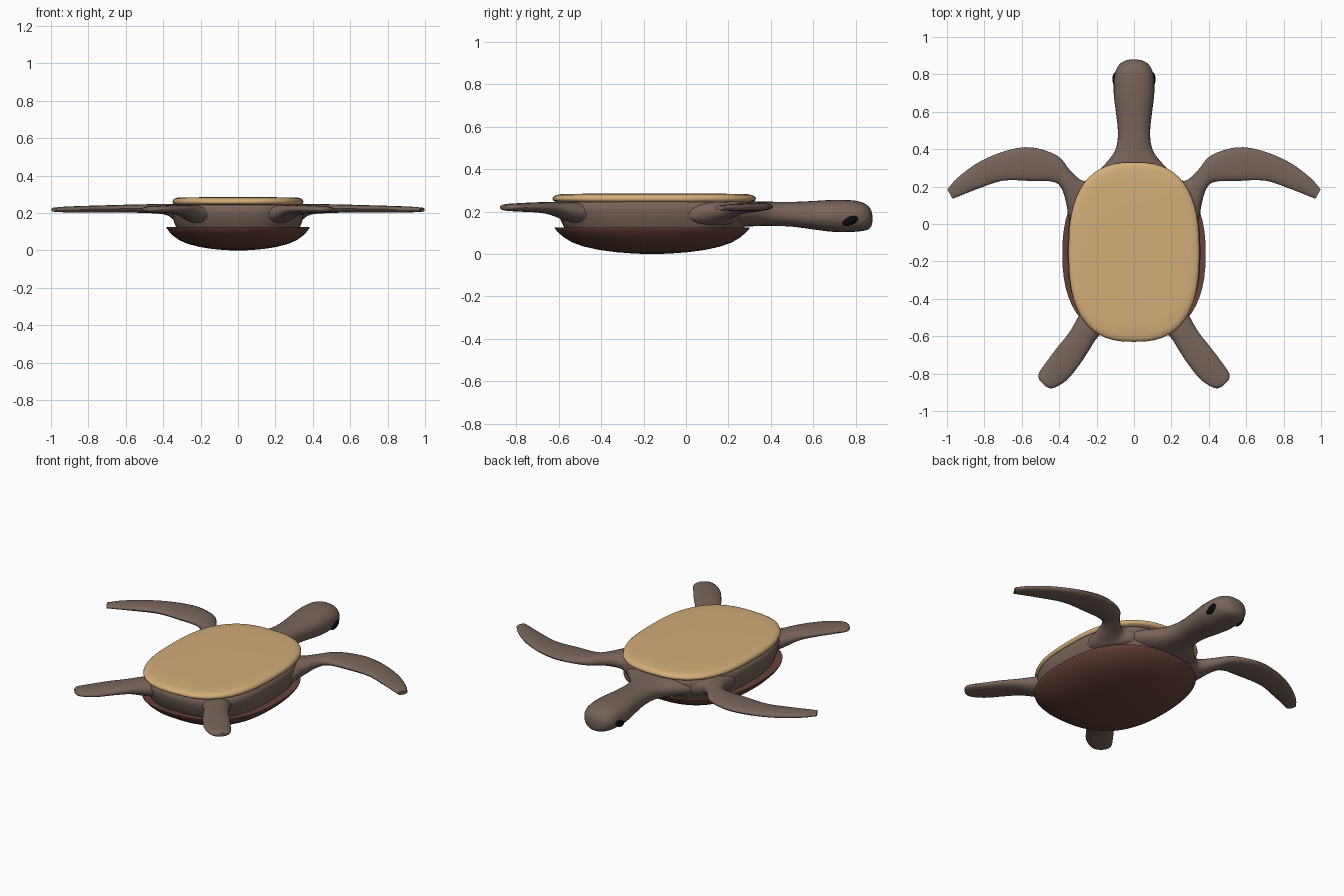
import bpy, bmesh, math
from mathutils import Vector

if "Cube" in bpy.data.objects:
    bpy.data.objects.remove(bpy.data.objects["Cube"])


def material(name, rgb):
    m = bpy.data.materials.new(name)
    m.diffuse_color = (*rgb, 1)
    m.use_nodes = True
    m.node_tree.nodes["Principled BSDF"].inputs["Base Color"].default_value = m.diffuse_color
    return m


SKIN = material("brown_skin", (0.185, 0.127, 0.102))
BELLY = material("tan_belly", (0.65, 0.42, 0.19))
SHELL = material("maroon_shell", (0.135, 0.055, 0.042))
BLACK = material("black_eye", (0.003, 0.003, 0.003))


def spow(v, n):
    return math.copysign(abs(v) ** (2 / n), v)


def loft(name, rings, mat, mirror=False, sharp=50):
    """Skin a list of closed rings and close both ends with a fan."""
    bm = bmesh.new()
    rows = [[bm.verts.new(p) for p in r] for r in rings]
    n = len(rows[0])
    for a, b in zip(rows, rows[1:]):
        for i in range(n):
            bm.faces.new((a[i], a[(i + 1) % n], b[(i + 1) % n], b[i]))
    for row in (rows[0], rows[-1]):
        c = bm.verts.new(sum((v.co for v in row), Vector()) / n)
        for i in range(n):
            bm.faces.new((row[i], row[(i + 1) % n], c))
    bmesh.ops.recalc_face_normals(bm, faces=bm.faces)
    me = bpy.data.meshes.new(name)
    bm.to_mesh(me)
    bm.free()
    ob = bpy.data.objects.new(name, me)
    bpy.context.collection.objects.link(ob)
    me.materials.append(mat)
    finish(ob, mirror, sharp)
    return ob


def finish(ob, mirror, sharp=50):
    bpy.ops.object.select_all(action='DESELECT')
    bpy.context.view_layer.objects.active = ob
    ob.select_set(True)
    bpy.ops.object.shade_smooth_by_angle(angle=math.radians(sharp))
    if mirror:
        ob.modifiers.new("mirror", 'MIRROR').use_mirror_merge = False


def slab(name, a, b, cy, n, profile, mat, seg=56):
    """Stack of rounded-oval outlines; profile holds (scale, z)."""
    rings = []
    for s, z in profile:
        ring = []
        for i in range(seg):
            t = 2 * math.pi * i / seg
            ring.append(Vector((s * a * spow(math.cos(t), n),
                                cy + s * b * spow(math.sin(t), n), z)))
        rings.append(ring)
    return loft(name, rings, mat)


def limb(name, stations, mirror, seg=20, steps=4, n=2.2):
    """Loft through (x1, y1, x2, y2, z, half_height), smoothly resampled."""
    st = [Vector(s) for s in stations]
    path = []
    for i in range(len(st) - 1):
        p0, p1, p2 = st[max(i - 1, 0)], st[i], st[i + 1]
        p3 = st[min(i + 2, len(st) - 1)]
        for k in range(steps):
            t = k / steps
            path.append(0.5 * (2 * p1 + (p2 - p0) * t
                               + (2 * p0 - 5 * p1 + 4 * p2 - p3) * t * t
                               + (3 * p1 - p0 - 3 * p2 + p3) * t ** 3))
    path.append(st[-1])
    rings = []
    for x1, y1, x2, y2, z, h in path:
        c = Vector(((x1 + x2) / 2, (y1 + y2) / 2, z))
        half = Vector(((x1 - x2) / 2, (y1 - y2) / 2, 0))
        rings.append([c + half * spow(math.cos(t), n)
                      + Vector((0, 0, h * spow(math.sin(t), n)))
                      for t in (2 * math.pi * i / seg for i in range(seg))])
    return loft(name, rings, SKIN, mirror)


# Belly plate
slab("belly_plate", 0.35, 0.48, -0.15, 2.6,
     [(0.90, 0.243), (0.97, 0.246), (0.995, 0.253), (1.0, 0.262),
      (0.99, 0.271), (0.965, 0.278), (0.92, 0.282), (0.8, 0.284),
      (0.4, 0.285)], BELLY)

# Torso between the two shells
slab("torso", 0.355, 0.455, -0.15, 2.6,
     [(0.90, 0.10), (0.94, 0.13), (0.975, 0.165), (0.998, 0.20),
      (1.0, 0.22), (0.985, 0.24), (0.95, 0.25)], SKIN)

# Domed back shell with a thin rim
slab("back_shell", 0.383, 0.46, -0.16, 2.4,
     [(0.85, 0.118), (0.96, 0.124), (1.0, 0.126), (0.995, 0.118),
      (0.955, 0.098), (0.90, 0.077), (0.82, 0.055), (0.70, 0.035),
      (0.54, 0.019), (0.36, 0.008), (0.18, 0.002), (0.06, 0.0)], SHELL)

# Front flippers
limb("front_flippers", [
    (0.10, 0.25, 0.28, -0.08, 0.185, 0.058),
    (0.20, 0.26, 0.345, 0.02, 0.19, 0.056),
    (0.27, 0.23, 0.36, 0.10, 0.20, 0.046),
    (0.34, 0.285, 0.385, 0.185, 0.215, 0.033),
    (0.41, 0.365, 0.43, 0.225, 0.222, 0.026),
    (0.55, 0.41, 0.55, 0.23, 0.224, 0.022),
    (0.69, 0.39, 0.70, 0.232, 0.222, 0.020),
    (0.83, 0.33, 0.83, 0.19, 0.220, 0.018),
    (0.94, 0.25, 0.92, 0.155, 0.219, 0.015),
    (0.998, 0.185, 0.97, 0.135, 0.218, 0.011)], True)

# Hind flippers
limb("hind_flippers", [
    (0.24, -0.38, 0.08, -0.50, 0.185, 0.055),
    (0.30, -0.50, 0.19, -0.60, 0.20, 0.045),
    (0.35, -0.585, 0.24, -0.675, 0.215, 0.030),
    (0.41, -0.66, 0.29, -0.75, 0.220, 0.024),
    (0.47, -0.74, 0.36, -0.835, 0.220, 0.020),
    (0.51, -0.80, 0.435, -0.878, 0.220, 0.016),
    (0.505, -0.835, 0.475, -0.866, 0.220, 0.010)], True)

# Neck and head
limb("neck_and_head", [(w, y, -w, y, z, h) for y, w, z, h in [
    (0.18, 0.25, 0.185, 0.062), (0.26, 0.21, 0.188, 0.060),
    (0.32, 0.155, 0.189, 0.058), (0.38, 0.108, 0.190, 0.057),
    (0.44, 0.089, 0.189, 0.057), (0.51, 0.087, 0.187, 0.059),
    (0.60, 0.097, 0.183, 0.067), (0.69, 0.108, 0.180, 0.075),
    (0.77, 0.107, 0.179, 0.075), (0.82, 0.098, 0.177, 0.070),
    (0.855, 0.076, 0.172, 0.058), (0.874, 0.045, 0.168, 0.038),
    (0.88, 0.012, 0.167, 0.010)]], False, seg=28)

# Eyes
bm = bmesh.new()
bmesh.ops.create_uvsphere(bm, u_segments=16, v_segments=10, radius=1)
bmesh.ops.scale(bm, verts=bm.verts, vec=(0.017, 0.039, 0.021))
tilt = math.radians(24)
for v in bm.verts:
    x, y, z = v.co
    v.co = (0.099 + x,
            0.775 + y * math.cos(tilt) - z * math.sin(tilt),
            0.157 + y * math.sin(tilt) + z * math.cos(tilt))
me = bpy.data.meshes.new("eyes")
bm.to_mesh(me)
bm.free()
me.materials.append(BLACK)
eyes = bpy.data.objects.new("eyes", me)
bpy.context.collection.objects.link(eyes)
finish(eyes, True)
